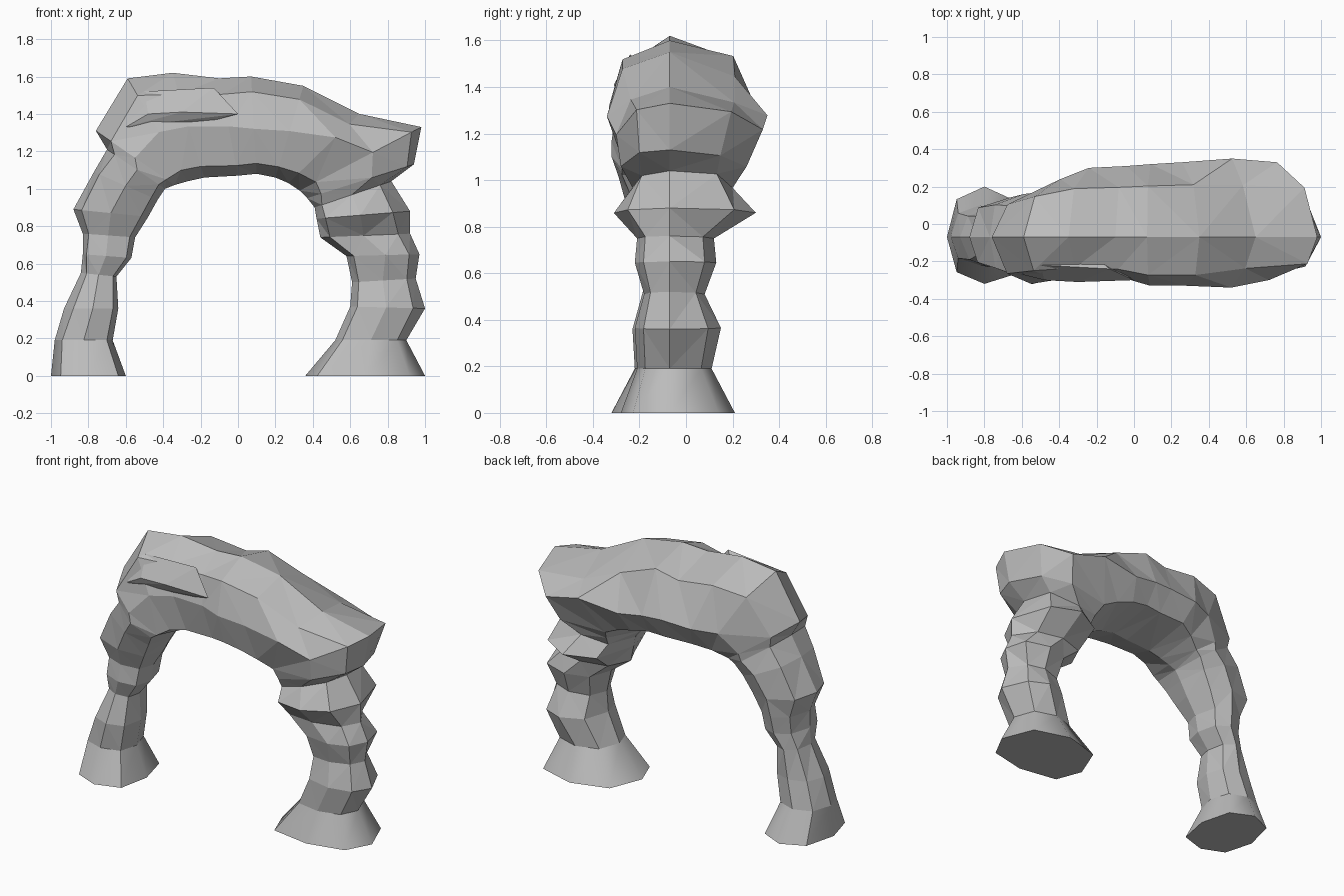
import bpy, bmesh, math, random
from mathutils import Vector

random.seed(4)
cube = bpy.data.objects.get("Cube")
if cube:
    bpy.data.objects.remove(cube, do_unlink=True)

stone = bpy.data.materials.new("grey stone")
stone.use_nodes = True
GREY = (0.5, 0.5, 0.5, 1)
stone.diffuse_color = GREY
stone.node_tree.nodes["Principled BSDF"].inputs["Base Color"].default_value = GREY

# Loop shapes: fraction from inner to outer edge, share of the depth
LEG = [(0, 0), (.13, .75), (.5, 1), (.87, .75),
       (1, 0), (.87, -.75), (.5, -1), (.1, -.8)]
SPAN = [(0, 0), (.12, .8), (.38, 1), (.84, .7),
        (1, 0), (.83, -.78), (.48, -1), (.11, -.82)]
END = [(0, 0), (.14, .72), (.63, 1), (.88, .66),
       (1, 0), (.88, -.62), (.62, -1), (.14, -.75)]
SIDES = len(LEG)
SPINE_Y = -.07

# Sections: inner x, inner z, outer x, outer z, front y, back y
RIGHT_LEG = [
    (-.60, 0, -1, 0, -.32, .20), (-.67, .19, -.98, .19, -.22, .10),
    (-.64, .36, -.93, .36, -.23, .08), (-.65, .53, -.84, .55, -.18, .08),
    (-.57, .63, -.83, .65, -.21, .10), (-.55, .74, -.83, .76, -.20, .12),
    (-.48, .85, -.88, .89, -.25, .14), (-.43, .94, -.77, 1.09, -.29, .16),
]
BRIDGE = [
    (-.39, 1.0, -.70, 1.21, -.32, .17),
    (-.34, 1.02, -.76, 1.31, -.32, .18), (-.27, 1.04, -.59, 1.59, -.30, .24),
    (-.18, 1.06, -.35, 1.62, -.28, .30), (0, 1.07, -.1, 1.59, -.29, .31),
    (.1, 1.08, .07, 1.6, -.33, .32), (.2, 1.06, .35, 1.55, -.33, .33),
]
LEFT_END = [
    (.27, 1.03, .65, 1.4, -.34, .35), (.33, .99, .98, 1.33, -.30, .33),
    (.37, .95, .94, 1.13, -.28, .26),
]
LEFT_LEG = [
    (.41, .90, .82, 1.04, -.23, .20), (.42, .84, .92, .88, -.31, .30),
    (.44, .74, .92, .76, -.21, .12), (.58, .64, .97, .65, -.22, .13),
    (.61, .5, .95, .52, -.18, .08), (.6, .37, 1, .36, -.22, .15),
    (.52, .19, .9, .19, -.21, .11), (.36, 0, 1, 0, -.28, .21),
]


def ring(section, shape):
    """Faceted loop from the inner edge round the back to the outer edge and front."""
    xi, zi, xo, zo, front, back = section
    inner, outer = Vector((xi, 0, zi)), Vector((xo, 0, zo))
    points = []
    for across, depth in shape:
        if zo > .2 and depth:
            across *= random.uniform(.93, 1.07)
        p = inner.lerp(outer, across)
        edge = back if depth > 0 else front
        p.y = SPINE_Y + abs(depth) * (edge - SPINE_Y)
        points.append(p)
    return points


def finish(bm, name):
    bmesh.ops.recalc_face_normals(bm, faces=bm.faces[:])
    mesh = bpy.data.meshes.new(name)
    bm.to_mesh(mesh)
    bm.free()
    mesh.materials.append(stone)
    obj = bpy.data.objects.new(name, mesh)
    bpy.context.collection.objects.link(obj)
    return obj


def loft(name, rings, facet):
    bm = bmesh.new()
    loops = [[bm.verts.new(p) for p in r] for r in rings]
    for a, b in zip(loops, loops[1:]):
        for k in range(SIDES):
            n = (k + 1) % SIDES
            bm.faces.new((a[k], a[n], b[n], b[k]))
    if facet:
        bmesh.ops.triangulate(bm, faces=bm.faces[:])
    bm.faces.new(loops[0])
    bm.faces.new(loops[-1])
    return finish(bm, name)


def chip(name, points):
    """Small angular rock made from the hull of a few corners."""
    bm = bmesh.new()
    verts = [bm.verts.new(p) for p in points]
    bmesh.ops.convex_hull(bm, input=verts)
    return finish(bm, name)


# Arch body and its two flared feet
parts = ((RIGHT_LEG, LEG), (BRIDGE, SPAN), (LEFT_END, END), (LEFT_LEG, LEG))
rings = [ring(s, shape) for sections, shape in parts for s in sections]
loft("arch", rings[1:-1], True)
feet = [loft("right_foot", rings[:2], False), loft("left_foot", rings[-2:], False)]
for foot in feet:
    bpy.ops.object.select_all(action="DESELECT")
    foot.select_set(True)
    bpy.context.view_layer.objects.active = foot
    bpy.ops.object.shade_smooth_by_angle(angle=math.radians(50))

# Overhanging ledge across the front, and a knob on the back
chip("front_ledge", [(-.6, -.27, 1.33), (-.48, -.3, 1.4), (-.3, -.31, 1.41),
                     (0, -.3, 1.4), (-.13, -.24, 1.54), (-.5, -.22, 1.52),
                     (-.3, -.24, 1.32), (-.3, -.1, 1.4)])
chip("back_knob", [(-.44, .18, 1.38), (-.34, .22, 1.36), (-.4, .17, 1.5),
                   (-.32, .18, 1.47), (-.38, .08, 1.4)])
